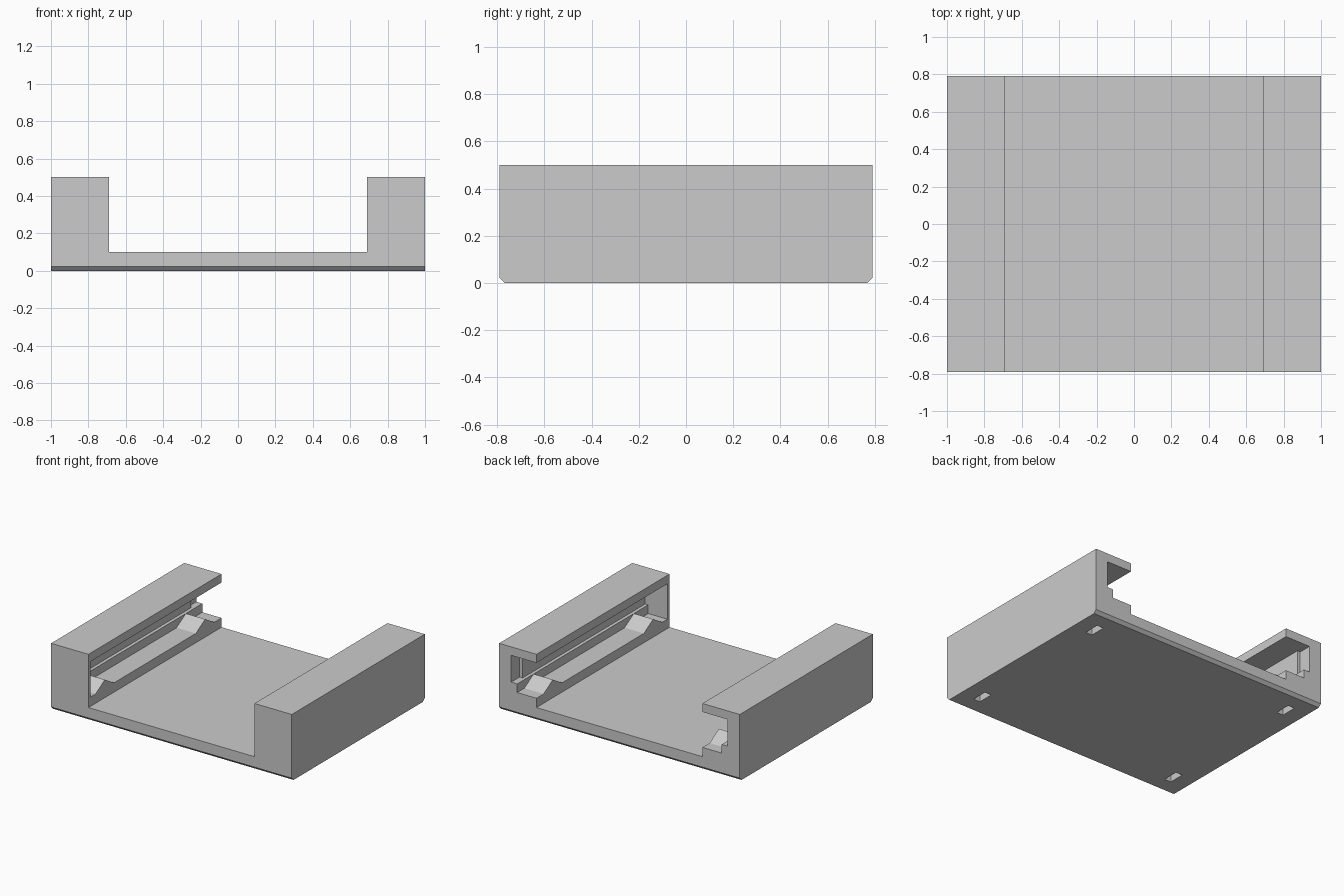
import bpy, bmesh
from mathutils import Vector

old = bpy.data.objects.get("Cube")
if old:
    bpy.data.objects.remove(old, do_unlink=True)

# Overall sizes
DEPTH, HEIGHT, CHAMFER = 0.79, 0.5, 0.022
INNER, FLOOR, LIP, SHELF, CEILING = 0.69, 0.1, 0.17, 0.235, 0.436
HOLE_Y, HOLE_Z, HOLE_R = 0.595, 0.127, 0.04

grey = bpy.data.materials.new("plain grey")
grey.use_nodes = True
colour = (0.6, 0.6, 0.6, 1)
grey.diffuse_color = colour
grey.node_tree.nodes["Principled BSDF"].inputs["Base Color"].default_value = colour


def finish(name, bm):
    bmesh.ops.recalc_face_normals(bm, faces=bm.faces)
    mesh = bpy.data.meshes.new(name)
    bm.to_mesh(mesh)
    bm.free()
    mesh.materials.append(grey)
    obj = bpy.data.objects.new(name, mesh)
    bpy.context.collection.objects.link(obj)
    return obj


def prism(name, profile, axis, start, end):
    """Extrude a profile along x (profile is y, z) or y (profile is x, z)."""
    bm = bmesh.new()
    place = (lambda a, b: (start, a, b)) if axis == 'x' else (lambda a, b: (a, start, b))
    face = bm.faces.new([bm.verts.new(place(a, b)) for a, b in profile])
    moved = bmesh.ops.extrude_face_region(bm, geom=[face])["geom"]
    step = Vector((end - start, 0, 0)) if axis == 'x' else Vector((0, end - start, 0))
    bmesh.ops.translate(bm, vec=step, verts=[v for v in moved if isinstance(v, bmesh.types.BMVert)])
    return finish(name, bm)


def box(name, x0, x1, y0, y1, z0, z1):
    return prism(name, [(x0, z0), (x1, z0), (x1, z1), (x0, z1)], 'y', y0, y1)


def combine(obj, tool, operation):
    tool.hide_render = True
    mod = obj.modifiers.new(tool.name, 'BOOLEAN')
    mod.operation, mod.object, mod.solver = operation, tool, 'EXACT'
    with bpy.context.temp_override(object=obj, active_object=obj):
        bpy.ops.object.modifier_apply(modifier=mod.name)
    bpy.data.objects.remove(tool, do_unlink=True)


# Solid body with chamfered lower front and back edges
inset = DEPTH - CHAMFER
bracket = prism("rail_bracket", [(-inset, 0), (inset, 0), (DEPTH, CHAMFER), (DEPTH, HEIGHT),
                                 (-DEPTH, HEIGHT), (-DEPTH, CHAMFER)], 'x', -1, 1)

# Wide opening between the two side rails
combine(bracket, box("centre_gap", -INNER, INNER, -1, 1, FLOOR, 1), 'DIFFERENCE')

for side in (-1, 1):
    # Stepped channel, open to the back and closed at the front, wider near the mouth
    for wall, y0, y1 in ((0.875, -0.765, 0.75), (0.9, 0.69, 1)):
        steps = [(0.6, LIP), (0.85, LIP), (0.85, SHELF), (wall, SHELF),
                 (wall, CEILING), (0.6, CEILING)]
        channel = prism("channel", [(side * x, z) for x, z in steps], 'y', y0, y1)
        combine(bracket, channel, 'DIFFERENCE')

    for y in (-HOLE_Y, HOLE_Y):
        # Pointed ridge over each screw hole
        ridge = prism("ridge", [(y - 0.11, LIP), (y - 0.11, 0.14), (y + 0.11, 0.14),
                                (y + 0.11, LIP), (y, SHELF)], 'x', side * INNER, side * 0.86)
        combine(bracket, ridge, 'UNION')

        # Nut slot from below
        slot = box("nut_slot", side * 0.85 - 0.027, side * 0.85 + 0.027,
                   y - 0.06, y + 0.06, -0.1, 0.185)
        combine(bracket, slot, 'DIFFERENCE')

# Screw holes through both side rails
for y in (-HOLE_Y, HOLE_Y):
    for side in (-1, 1):
        bm = bmesh.new()
        bmesh.ops.create_cone(bm, cap_ends=True, segments=32, radius1=HOLE_R, radius2=HOLE_R, depth=0.5)
        for v in bm.verts:
            v.co = Vector((v.co.z + side * 0.9, v.co.x + y, v.co.y + HOLE_Z))
        combine(bracket, finish("screw_hole", bm), 'DIFFERENCE')

# Smooth the round holes, keep every other edge crisp
bpy.ops.object.select_all(action='DESELECT')
bracket.select_set(True)
bpy.context.view_layer.objects.active = bracket
bpy.ops.object.shade_smooth_by_angle(angle=0.4)
